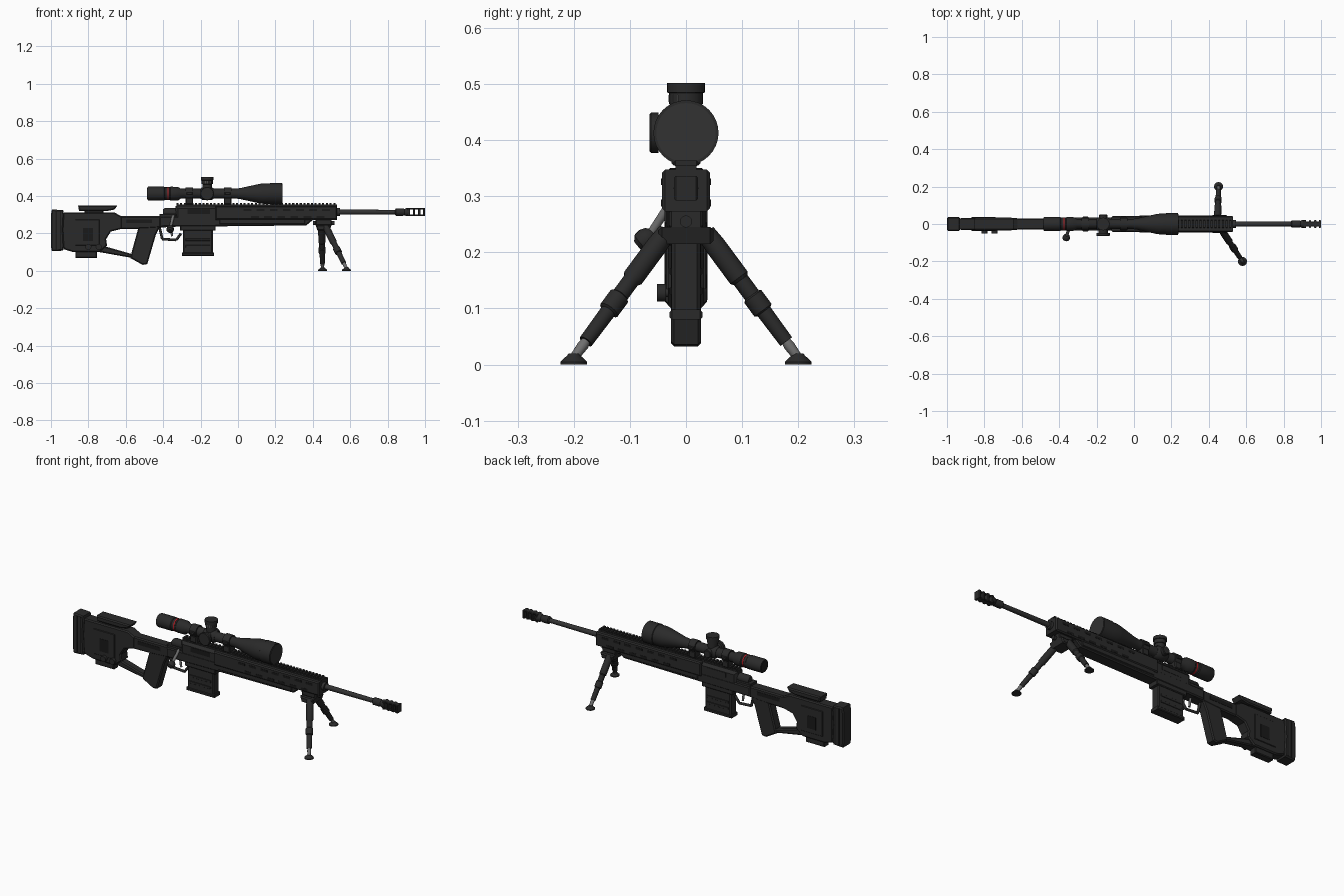
import bpy, bmesh, math
from mathutils import Vector, Matrix

cube = bpy.data.objects.get("Cube")
if cube:
    bpy.data.objects.remove(cube, do_unlink=True)


def material(name, r, g, b):
    m = bpy.data.materials.new(name)
    m.use_nodes = True
    m.diffuse_color = (r, g, b, 1)
    m.node_tree.nodes["Principled BSDF"].inputs["Base Color"].default_value = (r, g, b, 1)
    return m


BODY = material("matte black", .023, .023, .023)
DARK = material("recess black", .010, .010, .010)
BARREL = material("barrel grey", .032, .032, .032)
STEEL = material("bare steel", .16, .16, .16)
RED = material("ring red", .45, .01, .015)
smooth_parts = []


def finish(name, bm, mat, smooth=False):
    bmesh.ops.recalc_face_normals(bm, faces=bm.faces[:])
    mesh = bpy.data.meshes.new(name)
    bm.to_mesh(mesh)
    bm.free()
    mesh.materials.append(mat)
    ob = bpy.data.objects.new(name, mesh)
    bpy.context.scene.collection.objects.link(ob)
    if smooth:
        smooth_parts.append(ob)
    return ob


def prism(name, points, half, mat=BODY, bevel=.006, y=0):
    """Side outline in x and z, extruded across the width."""
    bm = bmesh.new()
    face = bm.faces.new([bm.verts.new((x, y - half, z)) for x, z in points])
    out = bmesh.ops.extrude_face_region(bm, geom=[face])
    moved = [v for v in out["geom"] if isinstance(v, bmesh.types.BMVert)]
    bmesh.ops.translate(bm, verts=moved, vec=(0, 2 * half, 0))
    if bevel:
        rim = [e for e in bm.edges if abs(e.verts[0].co.y - e.verts[1].co.y) < half]
        bmesh.ops.bevel(bm, geom=rim, offset=bevel, segments=1, affect='EDGES')
    return finish(name, bm, mat)


def box(name, x0, x1, z0, z1, half, mat=BODY, bevel=.004, y=0):
    return prism(name, [(x0, z0), (x1, z0), (x1, z1), (x0, z1)], half, mat, bevel, y)


def lathe(name, origin, direction, profile, mat=BODY, sides=24):
    """Turned part: profile is (distance along axis, radius)."""
    bm = bmesh.new()
    rings = []
    for t, r in profile:
        rings.append([bm.verts.new((r * math.cos(a), r * math.sin(a), t))
                      for a in (math.tau * i / sides for i in range(sides))])
    for a, b in zip(rings, rings[1:]):
        for i in range(sides):
            j = (i + 1) % sides
            bm.faces.new((a[i], a[j], b[j], b[i]))
    bm.faces.new(rings[0])
    bm.faces.new(rings[-1])
    turn = Vector(direction).to_track_quat('Z', 'Y').to_matrix().to_4x4()
    bm.transform(Matrix.Translation(origin) @ turn)
    return finish(name, bm, mat, True)


def rod(name, start, end, r, mat=BODY, sides=12):
    d = Vector(end) - Vector(start)
    return lathe(name, start, d, [(0, r), (d.length, r)], mat, sides)


def repeat(ob, count, step):
    mod = ob.modifiers.new("repeat", 'ARRAY')
    mod.count = count
    mod.use_relative_offset = False
    mod.use_constant_offset = True
    mod.constant_offset_displace = (step, 0, 0)


X, Y, Z = Vector((1, 0, 0)), Vector((0, 1, 0)), Vector((0, 0, 1))

# Stock with thumbhole
prism("stock_body", [(-.93, .312), (-.66, .312), (-.62, .29), (-.62, .225), (-.68, .21), (-.705, .17),
                     (-.7, .135), (-.74, .1), (-.88, .1), (-.93, .115)], .032)
prism("stock_beam", [(-.66, .292), (-.36, .292), (-.36, .235), (-.5, .225), (-.66, .222)], .029)
prism("stock_lower_bar", [(-.73, .135), (-.69, .125), (-.56, .088), (-.56, .068), (-.74, .1)], .022)
prism("grip", [(-.53, .24), (-.41, .25), (-.44, .19), (-.485, .036), (-.51, .032), (-.575, .068), (-.57, .095)], .027)
box("stock_foot", -.87, -.755, .07, .105, .022)
box("butt_plate", -.945, -.92, .12, .31, .03)
prism("butt_pad", [(-.995, .328), (-.935, .325), (-.93, .3), (-.935, .22), (-.93, .13), (-.935, .108),
                   (-.995, .105), (-1, .13), (-1, .3)], .037)
for x in (-.975, -.952):
    box("butt_pad_groove", x, x + .006, .115, .318, .038, DARK, 0)
prism("cheek_rest", [(-.855, .35), (-.645, .35), (-.66, .328), (-.7, .32), (-.85, .32)], .034)
box("cheek_rest_post", -.82, -.72, .3, .325, .02)
for side in (-1, 1):
    box("stock_panel", -.87, -.74, .135, .275, .003, BODY, .002, side * .0335)
    box("stock_panel_recess", -.83, -.775, .16, .23, .002, DARK, 0, side * .036)
    box("beam_recess", -.6, -.46, .255, .275, .001, DARK, 0, side * .0295)
for x in (-.8, -.745):
    lathe("stock_thumbwheel", (x, -.03, .128), -Y, [(0, .008), (.006, .008), (.006, .016), (.022, .016)])

# Chassis, receiver and handguard
prism("chassis", [(-.42, .29), (-.12, .29), (.4, .29), (.4, .272), (.365, .243), (-.1, .238), (-.42, .235)], .035)
box("receiver", -.335, -.1, .27, .347, .034, BODY, .014)
lathe("bolt_shroud", (-.4, 0, .312), X, [(0, .018), (.01, .024), (.09, .024)])
box("tang", -.42, -.33, .275, .305, .03)
box("handguard", -.12, .53, .273, .348, .043, BODY, .006)
box("handguard_belly", -.1, .36, .25, .28, .038)
for side in (-1, 1):
    for z, start, count in ((.288, .07, 6), (.326, .03, 7)):
        slot = box("handguard_slot", start, start + .042, z - .006, z + .006, .001, DARK, 0, side * .0433)
        repeat(slot, count, .07)
    box("ejection_recess" if side < 0 else "receiver_plate", -.27, -.15, .305, .33, .001,
        DARK if side < 0 else BODY, 0, side * .0345)
box("rail_base", -.33, .53, .345, .355, .019, BODY, 0)
repeat(box("rail_teeth", -.33, -.319, .354, .364, .021, BODY, .002), 43, .02)

# Magazine, trigger and bolt handle
prism("magazine", [(-.295, .25), (-.135, .25), (-.135, .09), (-.295, .09)], .026)
box("magazine_base", -.3, -.128, .08, .098, .029)
box("magazine_well", -.31, -.12, .215, .25, .032)
for side in (-1, 1):
    for z in (.125, .16):
        box("magazine_rib", -.28, -.15, z, z + .012, .002, BODY, .001, side * .027)
guard = [(-.42, .235), (-.405, .17), (-.33, .165), (-.305, .2)]
for a, b in zip(guard, guard[1:]):
    rod("trigger_guard", (a[0], 0, a[1]), (b[0], 0, b[1]), .007)
rod("trigger", (-.36, 0, .24), (-.352, 0, .185), .006, STEEL)
rod("bolt_arm", (-.345, -.02, .3), (-.362, -.066, .228), .008, STEEL)
lathe("bolt_knob", (-.36, -.058, .235), (-.1, -.7, -.6),
      [(0, .009), (.006, .016), (.016, .02), (.028, .019), (.036, .011)])

# Barrel and muzzle brake
AXIS = .314
lathe("barrel", (.5, 0, AXIS), X, [(0, .022), (.045, .022), (.046, .014), (.36, .012)], BARREL)
lathe("muzzle_collar", (.84, 0, AXIS), X, [(0, .014), (.005, .02), (.04, .02), (.05, .017), (.06, .022), (.08, .022)])
for z in (-.018, .018):
    box("brake_bar", .91, 1, AXIS + z - .004, AXIS + z + .004, .014, BODY, .002)
for x in (.913, .941, .969, .994):
    prism("brake_baffle", [(x - .006, AXIS - .022), (x + .006, AXIS - .022),
                           (x + .006, AXIS + .022), (x - .006, AXIS + .022)], .021, BODY, .003)

# Scope
SZ = .413
lathe("scope_tube", (-.485, 0, SZ), X,
      [(0, .034), (.005, .037), (.09, .037), (.094, .034), (.12, .034), (.124, .037), (.165, .036), (.18, .026),
       (.47, .026), (.5, .03), (.6, .052), (.62, .055), (.655, .055), (.657, .058), (.72, .058)], BODY, 32)
lathe("scope_front_lens", (.23, 0, SZ), X, [(0, .053), (.007, .053)], BARREL, 32)
lathe("scope_eye_lens", (-.487, 0, SZ), X, [(0, .03), (.004, .03)], DARK)
lathe("scope_red_ring", (-.378, 0, SZ), X, [(0, .0355), (.006, .0355)], RED, 32)
for x in (-.26, -.055):
    lathe("scope_ring", (x - .02, 0, SZ), X, [(0, .033), (.04, .033)])
    box("scope_ring_base", x - .02, x + .02, .355, .392, .026)
    box("scope_ring_clamp", x - .016, x + .016, SZ - .008, SZ + .008, .039, BODY, .003)
TX = -.165
lathe("turret_saddle", (TX - .036, 0, SZ), X, [(0, .027), (.012, .035), (.06, .035), (.072, .027)])
lathe("elevation_turret", (TX, 0, SZ), Z,
      [(0, .026), (.05, .026), (.051, .03), (.071, .03), (.072, .034), (.089, .034)])
for i in range(7):
    a = math.radians(-150 + 20 * i)
    x, y = TX + .03 * math.cos(a), .03 * math.sin(a)
    rod("turret_mark", (x, y, .468), (x, y, .48), .0012, STEEL, 6)
lathe("parallax_knob", (TX, 0, SZ), -Y, [(0, .025), (.048, .025), (.049, .036), (.062, .036), (.065, .033)])
lathe("windage_cap", (TX, 0, SZ), Y, [(0, .022), (.047, .022), (.05, .019)])

# Bipod
box("bipod_clamp", .415, .5, .245, .275, .03)
prism("bipod_mount", [(.415, .245), (.5, .245), (.49, .215), (.425, .215)], .049)
rod("bipod_pivot", (.4, 0, .255), (.515, 0, .255), .011)
for top, foot in (((.447, .035, .235), (.452, .2, .012)), ((.47, -.035, .235), (.58, -.2, .012))):
    d = Vector(foot) - Vector(top)
    n = d.length
    stations = [(0, .017), (.1, .019), (.36, .019), (.38, .015), (.5, .015), (.51, .019), (.62, .019), (.63, .014),
                (.87, .013)]
    lathe("bipod_leg", top, d, [(t * n, r) for t, r in stations], BODY, 16)
    lathe("bipod_leg_tip", top, d, [(.86 * n, .008), (.9 * n, .01), (n, .008)], STEEL, 12)
    lathe("bipod_foot", (foot[0], foot[1], 0), Z, [(0, .024), (.005, .024), (.016, .012), (.02, .009)])

# Smooth shading on turned parts
bpy.ops.object.select_all(action='DESELECT')
for ob in smooth_parts:
    ob.select_set(True)
bpy.context.view_layer.objects.active = smooth_parts[0]
bpy.ops.object.shade_smooth_by_angle(angle=math.radians(35))
